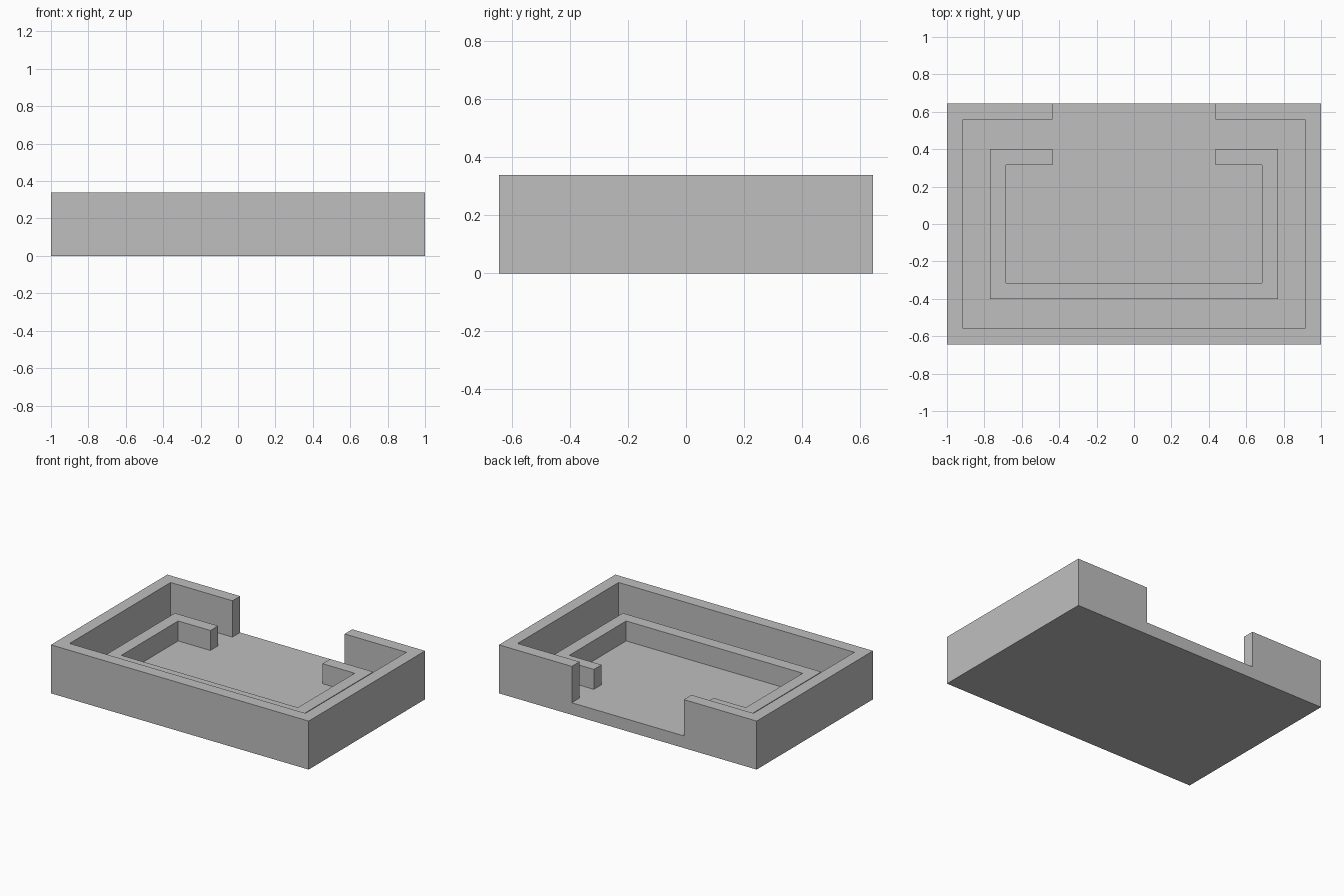
import bpy
import bmesh

cube = bpy.data.objects.get("Cube")
if cube:
    bpy.data.objects.remove(cube, do_unlink=True)

# Main dimensions
HALF_X, HALF_Y, HEIGHT = 1.0, 0.645, 0.34
WALL = 0.085            # thickness of walls and floor
GAP = 0.435             # half width of the opening at the back
RIM_X, RIM_Y, RIM_TOP = 0.77, 0.40, 0.225

grey = bpy.data.materials.new("plain_grey")
grey.use_nodes = True
colour = (0.52, 0.52, 0.52, 1)
grey.diffuse_color = colour
grey.node_tree.nodes["Principled BSDF"].inputs["Base Color"].default_value = colour


def mirrored(half):
    """Complete a right-hand half outline with its mirror across x = 0."""
    return half + [(-x, y) for x, y in reversed(half)]


def prism(name, outline, bottom, top):
    """Extrude a flat outline upwards into a closed solid."""
    bm = bmesh.new()
    face = bm.faces.new([bm.verts.new((x, y, bottom)) for x, y in outline])
    extruded = bmesh.ops.extrude_face_region(bm, geom=[face])["geom"]
    verts = [v for v in extruded if isinstance(v, bmesh.types.BMVert)]
    bmesh.ops.translate(bm, verts=verts, vec=(0, 0, top - bottom))
    bmesh.ops.recalc_face_normals(bm, faces=bm.faces)
    mesh = bpy.data.meshes.new(name)
    bm.to_mesh(mesh)
    bm.free()
    mesh.materials.append(grey)
    obj = bpy.data.objects.new(name, mesh)
    bpy.context.collection.objects.link(obj)
    return obj


# Outer tray, a solid block hollowed below
tray = prism("outer_tray", mirrored([(HALF_X, -HALF_Y), (HALF_X, HALF_Y)]), 0, HEIGHT)

# Cavity with the opening through the back wall
in_x, in_y = HALF_X - WALL, HALF_Y - WALL
cutter = prism("cavity_cutter", mirrored([
    (in_x, -in_y), (in_x, in_y), (GAP, in_y), (GAP, HALF_Y + WALL)]), WALL, HEIGHT + WALL)
cutter.hide_render = True

cut = tray.modifiers.new("cavity", "BOOLEAN")
cut.operation = "DIFFERENCE"
cut.solver = "EXACT"
cut.object = cutter
bpy.context.view_layer.objects.active = tray
bpy.ops.object.modifier_apply(modifier=cut.name)
bpy.data.objects.remove(cutter, do_unlink=True)

# Low inner wall, open at the back and sunk into the floor
rim_in_x, rim_in_y = RIM_X - WALL, RIM_Y - WALL
outer_path = mirrored([(RIM_X, -RIM_Y), (RIM_X, RIM_Y), (GAP, RIM_Y)])
inner_path = mirrored([(rim_in_x, -rim_in_y), (rim_in_x, rim_in_y), (GAP, rim_in_y)])
# Start both paths at the right-hand end of the opening
outer_path = outer_path[2::-1] + outer_path[:2:-1]
inner_path = inner_path[2::-1] + inner_path[:2:-1]
prism("inner_wall", outer_path + inner_path[::-1], WALL / 2, RIM_TOP)
